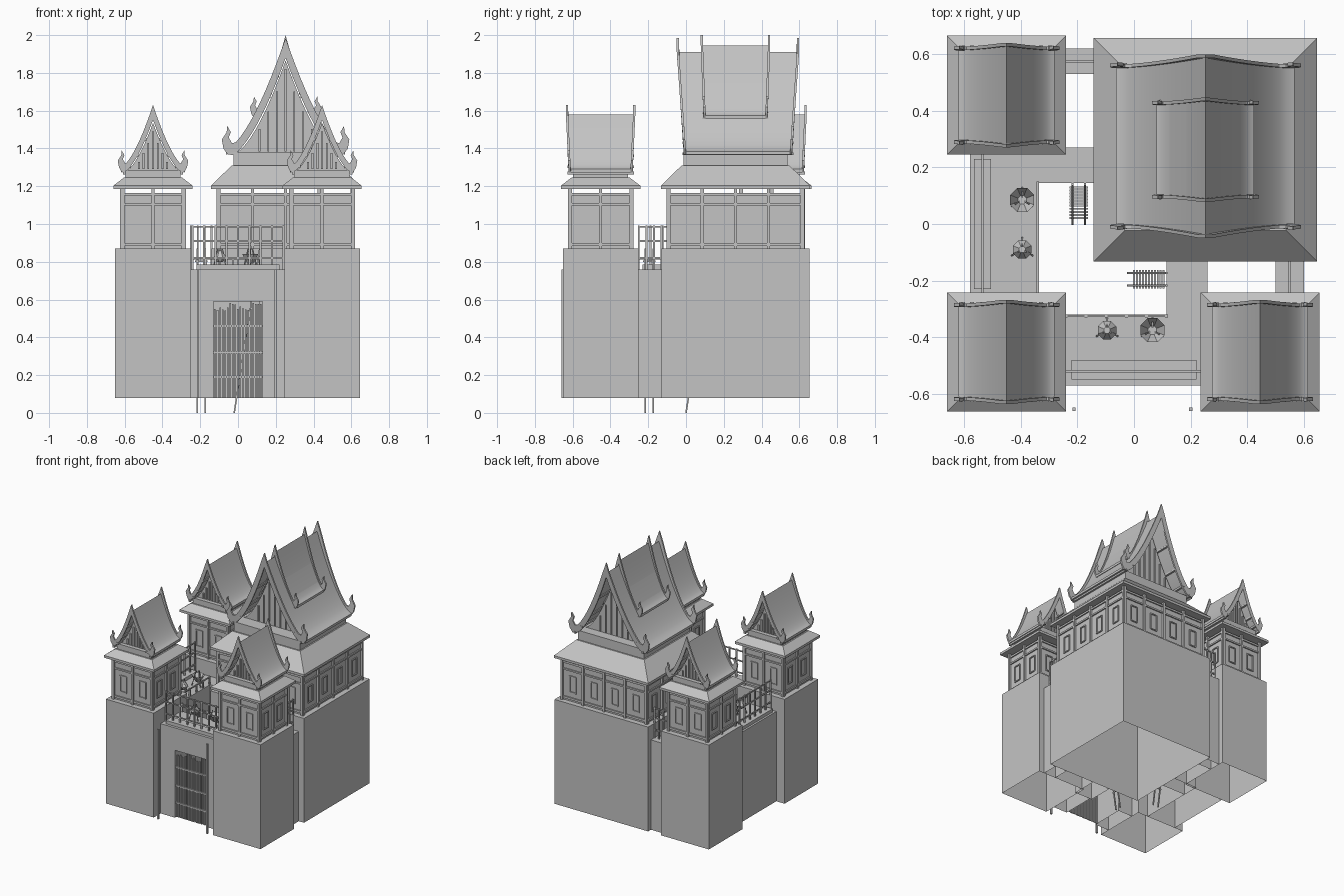
import bpy, bmesh, math, random
from mathutils import Vector, Matrix

random.seed(4)
cube = bpy.data.objects.get("Cube")
if cube:
    bpy.data.objects.remove(cube)

grey = bpy.data.materials.new("plain_grey")
grey.use_nodes = True
grey.diffuse_color = (0.55, 0.55, 0.55, 1)
grey.node_tree.nodes["Principled BSDF"].inputs["Base Color"].default_value = (0.55, 0.55, 0.55, 1)


def finish(name, bm, smooth=False):
    bmesh.ops.recalc_face_normals(bm, faces=bm.faces)
    me = bpy.data.meshes.new(name)
    bm.to_mesh(me)
    bm.free()
    me.materials.append(grey)
    ob = bpy.data.objects.new(name, me)
    bpy.context.collection.objects.link(ob)
    if smooth:
        bpy.ops.object.select_all(action='DESELECT')
        ob.select_set(True)
        bpy.context.view_layer.objects.active = ob
        bpy.ops.object.shade_smooth_by_angle(angle=math.radians(35))


def box(bm, x0, x1, y0, y1, z0, z1):
    m = Matrix.Translation(((x0 + x1) / 2, (y0 + y1) / 2, (z0 + z1) / 2))
    m = m @ Matrix.Diagonal((x1 - x0, y1 - y0, z1 - z0, 1))
    bmesh.ops.create_cube(bm, size=1, matrix=m)


def open_at(bm, z):
    """Remove the flat faces lying at one height."""
    bmesh.ops.recalc_face_normals(bm, faces=bm.faces)
    flat = [f for f in bm.faces if abs(f.normal.z) > 0.9 and abs(f.calc_center_median().z - z) < 0.001]
    bmesh.ops.delete(bm, geom=flat, context='FACES')


def beam(bm, a, b, w):
    """Square bar between two points."""
    a, b = Vector(a), Vector(b)
    d = b - a
    m = Matrix.Translation((a + b) / 2) @ d.to_track_quat('Z', 'Y').to_matrix().to_4x4()
    bmesh.ops.create_cube(bm, size=1, matrix=m @ Matrix.Diagonal((w, w, d.length, 1)))


def frustum(bm, cx, cy, r0, z0, r1, z1, n=4):
    k = math.sqrt(2) if n == 4 else 1
    m = Matrix.Translation((cx, cy, (z0 + z1) / 2)) @ Matrix.Rotation(math.pi / n, 4, 'Z')
    bmesh.ops.create_cone(bm, cap_ends=True, segments=n, radius1=r0 * k, radius2=r1 * k,
                          depth=z1 - z0, matrix=m)


def prism(bm, outline, y0, y1):
    """Extrude an (x, z) outline along y."""
    a = [bm.verts.new((x, y0, z)) for x, z in outline]
    b = [bm.verts.new((x, y1, z)) for x, z in outline]
    n = len(a)
    bm.faces.new(a)
    bm.faces.new(b[::-1])
    for i in range(n):
        j = (i + 1) % n
        bm.faces.new((a[i], b[i], b[j], a[j]))


def sweep(t, z0, z1):
    """Concave roof height, ridge at t = 0 and eave at t = 1."""
    return z0 + (z1 - z0) * (1 - t) ** 1.55


def roof(name, cx, cy, w, eave, ridge, apex, ye, yr, pediment=True):
    steps = [i / 12 for i in range(-12, 13)]
    # Curved roof shell, longer at the ridge than at the eave
    bm = bmesh.new()
    rows = []
    for t in steps:
        z = sweep(abs(t), eave, ridge)
        y = ye + (yr - ye) * (z - eave) / (ridge - eave)
        rows.append([bm.verts.new((cx + w * t, cy + s * y, z - d))
                     for s, d in ((-1, 0), (1, 0), (1, 0.018), (-1, 0.018))])
    for a, b in zip(rows, rows[1:]):
        for i in range(4):
            j = (i + 1) % 4
            bm.faces.new((a[i], a[j], b[j], b[i]))
    bm.faces.new(rows[0])
    bm.faces.new(rows[-1])
    finish(name + "_shell", bm, True)

    # Gable boards with upturned tails
    bm = bmesh.new()
    k = w ** 0.5 * 0.1
    for end in (-1, 1):
        for side in (-1, 1):
            top, low = [], []
            for t in steps[12:]:
                z = sweep(t, eave + 0.012, apex)
                top.append((w * t, z))
                low.append((w * t * 0.97, max(z - k * (0.7 + 1.2 * (1 - t)), eave - 0.018)))
            tail = [(w - 0.55 * k, eave + 0.75 * k), (w - 0.25 * k, eave + 1.3 * k), (w - 0.45 * k, eave + 1.8 * k),
                    (w - 0.1 * k, eave + 2.4 * k), (w - 0.05 * k, eave + 1.8 * k), (w + 0.4 * k, eave + 1.1 * k),
                    (w + 0.25 * k, eave + 0.25 * k)]
            before = set(bm.verts)
            prism(bm, top[:-2] + tail + low[::-1], 0, 0.012)
            for v in set(bm.verts) - before:
                f = max(0, min(1, (v.co.z - eave) / (ridge - eave)))
                v.co.y = cy + end * (ye + (yr - ye) * f + v.co.y)
                v.co.x = cx + side * v.co.x
    finish(name + "_gable_boards", bm)

    # Purlins under the shell
    bm = bmesh.new()
    for t in (0.25, 0.5, 0.72, 0.9):
        z = sweep(t, eave, ridge) - 0.028
        for s in (-1, 1):
            x = cx + s * w * t
            box(bm, x - 0.007, x + 0.007, cy - ye - 0.018, cy + ye + 0.018, z - 0.007, z + 0.007)
    finish(name + "_purlins", bm)

    # Recessed pediment with upright battens
    if pediment:
        bm = bmesh.new()
        inset = 0.05 * w / 0.17
        for s in (-1, 1):
            y = cy + s * (ye - inset)
            line = [(cx + 0.86 * w * t, sweep(abs(t), eave - 0.01, ridge - 0.045)) for t in steps]
            prism(bm, line, y - 0.008, y + 0.008)
            for i in range(-3, 4):
                t = i * 0.17
                top = sweep(abs(t), eave, ridge - 0.05) - 0.04
                x = cx + 0.86 * w * t
                box(bm, x - 0.005, x + 0.005, y - 0.016, y + 0.016, eave, max(top, eave + 0.02))
        finish(name + "_pediments", bm)


def pavilion(name, cx, cy, block, wall, bays, eave, neck, neck_z, roof_z):
    # Hollow base, open underneath
    bm = bmesh.new()
    box(bm, cx - block, cx + block, cy - block, cy + block, 0.08, 0.87)
    open_at(bm, 0.08)
    finish(name + "_base", bm)
    # Panelled walls: the same face turned four ways
    bm = bmesh.new()
    box(bm, cx - wall, cx + wall, cy - wall, cy + wall, 0.87, 1.165)
    bay = 2 * wall / bays
    for q in range(4):
        before = set(bm.verts)
        f = -wall
        for z, h in ((0.892, 0.008), (1.105, 0.006), (1.158, 0.007)):
            box(bm, -wall, wall, f - 0.009, f, z - h, z + h)
        for i in range(bays + 1):
            x = -wall + i * bay
            box(bm, x - 0.008, x + 0.008, f - 0.014, f + 0.002, 0.87, 1.186)
            if i < bays:
                c = x + bay / 2
                for s in (-1, 1):
                    box(bm, c + s * 0.026 - 0.004, c + s * 0.026 + 0.004, f - 0.007, f, 0.938, 1.062)
                    z = 1 + s * 0.06
                    box(bm, c - 0.026, c + 0.026, f - 0.007, f, z - 0.004, z + 0.004)
        turn = Matrix.Translation((cx, cy, 0)) @ Matrix.Rotation(q * math.pi / 2, 4, 'Z')
        bmesh.ops.transform(bm, matrix=turn, verts=list(set(bm.verts) - before))
    finish(name + "_walls", bm)
    # Skirt roof and neck
    bm = bmesh.new()
    box(bm, cx - eave, cx + eave, cy - eave, cy + eave, 1.185, 1.203)
    frustum(bm, cx, cy, eave, 1.203, neck, neck_z)
    box(bm, cx - neck + 0.01, cx + neck - 0.01, cy - neck + 0.01, cy + neck - 0.01, neck_z, roof_z - 0.005)
    finish(name + "_skirt_roof", bm)


# Pavilions
for name, x, y in (("front_right_tower", -0.45, -0.452), ("front_left_tower", 0.445, -0.452),
                   ("back_right_tower", -0.45, 0.455)):
    pavilion(name, x, y, 0.2, 0.16, 2, 0.21, 0.155, 1.245, 1.29)
    roof(name + "_roof", x, y, 0.17, 1.29, 1.58, 1.63, 0.158, 0.172)
pavilion("main_hall", 0.252, 0.262, 0.392, 0.352, 4, 0.395, 0.285, 1.31, 1.385)
roof("main_lower_roof", 0.252, 0.275, 0.315, 1.385, 1.91, 1.985, 0.275, 0.312)
roof("main_upper_roof", 0.252, 0.262, 0.172, 1.575, 1.945, 2.0, 0.158, 0.172, False)

# Hollow walkways around the open court; the front one has a gate passage
bm = bmesh.new()
for x0, x1 in ((-0.25, -0.13), (0.13, 0.245)):
    box(bm, x0, x1, -0.57, -0.32, 0.08, 0.76)
box(bm, -0.13, 0.13, -0.57, -0.32, 0.59, 0.76)
box(bm, -0.58, -0.335, -0.252, 0.255, 0.08, 0.76)
box(bm, 0.5, 0.6, -0.252, -0.13, 0.08, 0.76)
box(bm, -0.25, -0.14, 0.53, 0.62, 0.08, 0.76)
box(bm, 0.115, 0.26, -0.32, -0.13, 0.08, 0.76)
box(bm, -0.335, -0.14, 0.145, 0.27, 0.08, 0.76)
open_at(bm, 0.08)
# Low kerbs
box(bm, -0.22, 0.22, -0.55, -0.48, 0.76, 0.785)
box(bm, -0.565, -0.505, -0.23, 0.23, 0.76, 0.785)
finish("walkways", bm)

# Tall outer railings and low inner ones
bm = bmesh.new()
tall, low = (0.82, 0.91, 0.985), (0.815,)
rails = (((-0.24, -0.52), (0.24, -0.52), 8, tall), ((-0.535, -0.25), (-0.535, 0.25), 8, tall),
         ((0.55, -0.25), (0.55, -0.13), 3, tall), ((-0.25, 0.575), (-0.14, 0.575), 3, tall),
         ((-0.24, -0.325), (0.115, -0.325), 5, low), ((-0.34, -0.25), (-0.34, 0.145), 5, low))
for (ax, ay), (bx, by), n, heights in rails:
    for z in heights:
        beam(bm, (ax, ay, z), (bx, by, z), 0.008)
    for i in range(n + 1):
        x, y = ax + (bx - ax) * i / n, ay + (by - ay) * i / n
        beam(bm, (x, y, 0.76), (x, y, heights[-1] + 0.008), 0.01)
finish("railings", bm)

# Gate lattice
bm = bmesh.new()
for i in range(19):
    x = -0.122 + i * 0.0135
    box(bm, x - 0.004, x + 0.004, -0.555, -0.545, 0.08, random.uniform(0.54, 0.585))
for z in (0.19, 0.32, 0.46):
    box(bm, -0.13, 0.13, -0.562, -0.555, z - 0.006, z + 0.006)
finish("gate_lattice", bm)

# Slim posts in front of the gate wall
bm = bmesh.new()
for x in (-0.212, 0.2):
    box(bm, x - 0.006, x + 0.006, -0.66, -0.648, 0.08, 0.76)
finish("gate_posts", bm)

# Ladders leaning on the inner landings
for name, foot, head, side in (("front_ladder", (-0.02, -0.195), (0.115, -0.195), Vector((0, 0.022, 0))),
                               ("side_ladder", (-0.195, 0.0), (-0.195, 0.14), Vector((0.022, 0, 0)))):
    bm = bmesh.new()
    a, b = Vector((*foot, 0)), Vector((*head, 0.87))
    for s in (-1, 1):
        beam(bm, a + side * s, b + side * s, 0.008)
    for i in range(2, 13):
        p = a.lerp(b, i / 13)
        beam(bm, p - side * 1.5, p + side * 1.5, 0.007)
    finish(name, bm)

# Open tripod bowls and closed tripod jars on the walkways
for x, y, jar in ((-0.395, 0.085, False), (0.065, -0.375, False), (-0.395, -0.09, True), (-0.095, -0.375, True)):
    bm = bmesh.new()
    if jar:
        frustum(bm, x, y, 0.018, 0.8, 0.035, 0.825, 8)
        frustum(bm, x, y, 0.035, 0.825, 0.012, 0.86, 8)
    else:
        frustum(bm, x, y, 0.016, 0.79, 0.046, 0.84, 8)
        open_at(bm, 0.84)
    for k in range(3):
        a = math.pi / 2 + k * math.tau / 3
        c, s = math.cos(a), math.sin(a)
        beam(bm, (x + 0.042 * c, y + 0.042 * s, 0.76), (x + 0.012 * c, y + 0.012 * s, 0.87), 0.006)
    finish("tripod_jar" if jar else "tripod_bowl", bm)
